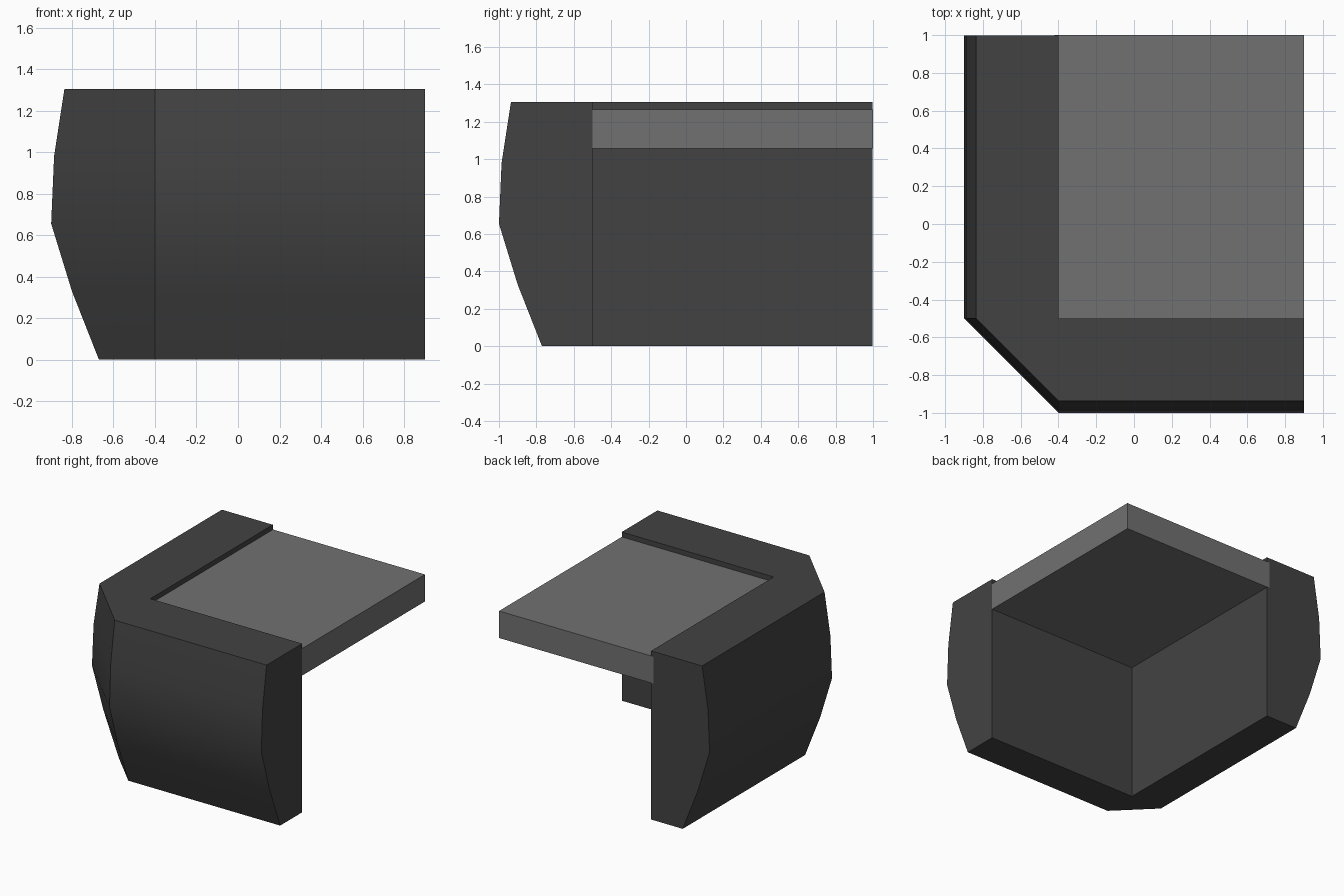
import bpy, bmesh, math

if "Cube" in bpy.data.objects:
    bpy.data.objects.remove(bpy.data.objects["Cube"])


def material(name, v):
    m = bpy.data.materials.new(name)
    m.diffuse_color = (v, v, v, 1)
    m.use_nodes = True
    m.node_tree.nodes["Principled BSDF"].inputs["Base Color"].default_value = m.diffuse_color
    return m


def finish(name, bm, mat):
    bmesh.ops.recalc_face_normals(bm, faces=bm.faces)
    me = bpy.data.meshes.new(name)
    bm.to_mesh(me)
    bm.free()
    ob = bpy.data.objects.new(name, me)
    bpy.context.collection.objects.link(ob)
    me.materials.append(mat)
    return ob


dark = material("dark grey", 0.055)
light = material("mid grey", 0.165)

# L-shaped bulging wall: profile (offset from inner edge, height) swept along the L
profile = [(0, 0), (0.27, 0), (0.40, 0.33), (0.5, 0.655), (0.486, 0.98), (0.436, 1.305), (0, 1.305)]
ix, iy, right, back = -0.4, -0.5, 0.9, 0.997
stations = [
    lambda d, z: (ix - d, back, z),
    lambda d, z: (ix - d, iy, z),
    lambda d, z: (ix, iy - d, z),
    lambda d, z: (right, iy - d, z),
]
bm = bmesh.new()
rings = [[bm.verts.new(s(d, z)) for d, z in profile] for s in stations]
n = len(profile)
for a, b in zip(rings, rings[1:]):
    for i in range(n):
        j = (i + 1) % n
        bm.faces.new((a[i], a[j], b[j], b[i]))
bm.faces.new(rings[0])
bm.faces.new(rings[-1][::-1])
# close the zero-width corner where the inner edges meet
bmesh.ops.remove_doubles(bm, verts=bm.verts, dist=1e-4)
bmesh.ops.dissolve_degenerate(bm, edges=bm.edges, dist=1e-4)
wall = finish("corner_wall", bm, dark)
bpy.context.view_layer.objects.active = wall
wall.select_set(True)
bpy.ops.object.shade_smooth_by_angle(angle=math.radians(30))
wall.select_set(False)

# Flat slab set into the inner corner, just below the wall top
x0, x1, y0, y1, z0, z1 = -0.42, 0.9, -0.5, 1.0, 1.058, 1.267
bm = bmesh.new()
bmesh.ops.create_cube(bm, size=1)
for v in bm.verts:
    v.co = (x1 if v.co.x > 0 else x0, y1 if v.co.y > 0 else y0, z1 if v.co.z > 0 else z0)
finish("floor_slab", bm, light)
